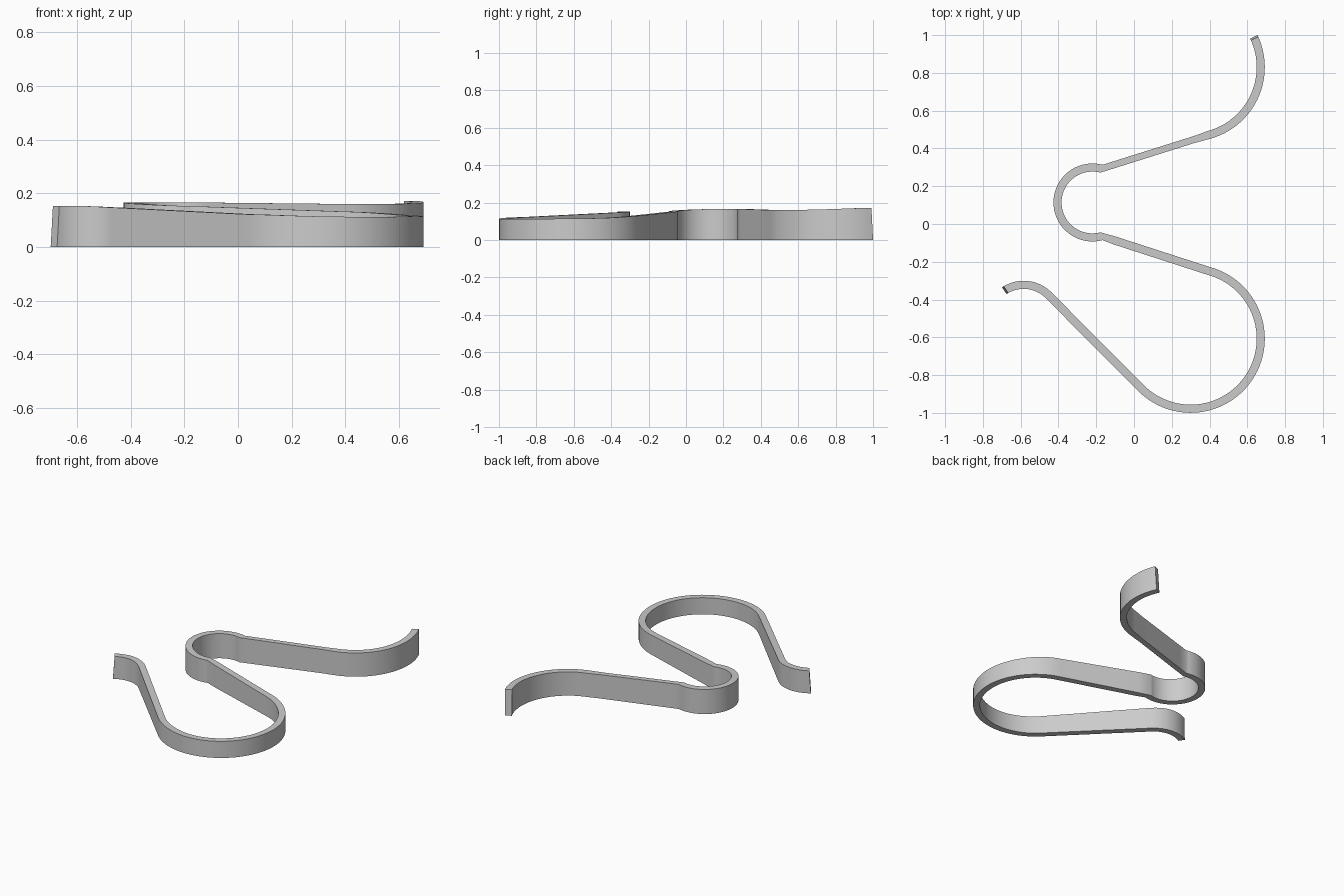
import bpy, bmesh
from math import radians, cos, sin
from mathutils import Vector

cube = bpy.data.objects.get("Cube")
if cube:
    bpy.data.objects.remove(cube, do_unlink=True)

HALF = 0.0215   # half the wall thickness
LEAN = 0.010    # how far each end leans inward at the top

grey = bpy.data.materials.new("plain grey")
grey.use_nodes = True
grey.diffuse_color = (0.6, 0.6, 0.6, 1)
grey.node_tree.nodes["Principled BSDF"].inputs["Base Color"].default_value = grey.diffuse_color

# Bends of the wall: centre, radius, start angle, end angle, heights spread along the bend
bends = [
    ((-0.584, -0.507), 0.185, 123.7, 45, (0.152, 0.152, 0.147)),
    ((0.30, -0.607), 0.371, 225, 435, (0.122, 0.113, 0.113, 0.117, 0.132)),
    ((-0.22, 0.114), 0.185, 285, 75, (0.152, 0.165, 0.166)),
    ((0.30, 0.83), 0.371, -75, 25.7, (0.160, 0.162, 0.172)),
]


def spread(values, t):
    """Smooth value at t in 0..1 along evenly spaced values."""
    n = len(values) - 1
    i = min(int(t * n), n - 1)
    f = t * n - i
    p = [values[max(0, min(n, i + k))] for k in (-1, 0, 1, 2)]
    m0, m1 = (p[2] - p[0]) / 2, (p[3] - p[1]) / 2
    return ((2*f**3 - 3*f**2 + 1) * p[1] + (f**3 - 2*f**2 + f) * m0
            + (3*f**2 - 2*f**3) * p[2] + (f**3 - f**2) * m1)


# Stations along the wall: point, tangent, height; straights join the bends
stations = []
for (cx, cy), r, a0, a1, heights in bends:
    turn = 1 if a1 > a0 else -1
    steps = max(16, int(abs(a1 - a0) / 4))
    arc = []
    for i in range(steps + 1):
        a = radians(a0 + (a1 - a0) * i / steps)
        arc.append((Vector((cx + r * cos(a), cy + r * sin(a), 0)),
                    Vector((-sin(a), cos(a), 0)) * turn,
                    spread(heights, i / steps)))
    if stations:
        p, t, h = stations[-1]
        q, _, k = arc[0]
        for i in range(1, 8):
            f = i / 8
            stations.append((p.lerp(q, f), t, h + (k - h) * f))
    stations += arc

# Loft a four-cornered section along the stations
bm = bmesh.new()
rings = []
for i, (p, t, h) in enumerate(stations):
    side = Vector((-t.y, t.x, 0)) * HALF
    lean = t * LEAN * ((i == 0) - (i == len(stations) - 1))
    up = Vector((0, 0, h))
    rings.append([bm.verts.new(v) for v in
                  (p - side, p + side, p + side + up + lean, p - side + up + lean)])
# Keep the leaning ends from folding past the next station
for end, nxt in ((rings[0], rings[1]), (rings[-1], rings[-2])):
    for v, n in zip(end[2:], nxt[2:]):
        n.co += (n.co - v.co) * 0.3
for a, b in zip(rings, rings[1:]):
    for j in range(4):
        k = (j + 1) % 4
        bm.faces.new((a[j], a[k], b[k], b[j]))
bm.faces.new(rings[0])
bm.faces.new(rings[-1])
bmesh.ops.recalc_face_normals(bm, faces=bm.faces)

mesh = bpy.data.meshes.new("winding_wall")
bm.to_mesh(mesh)
bm.free()
mesh.materials.append(grey)
wall = bpy.data.objects.new("winding_wall", mesh)
bpy.context.collection.objects.link(wall)

# Smooth along the bends, crisp at the rims
bpy.ops.object.select_all(action='DESELECT')
wall.select_set(True)
bpy.context.view_layer.objects.active = wall
bpy.ops.object.shade_smooth_by_angle(angle=radians(35))
